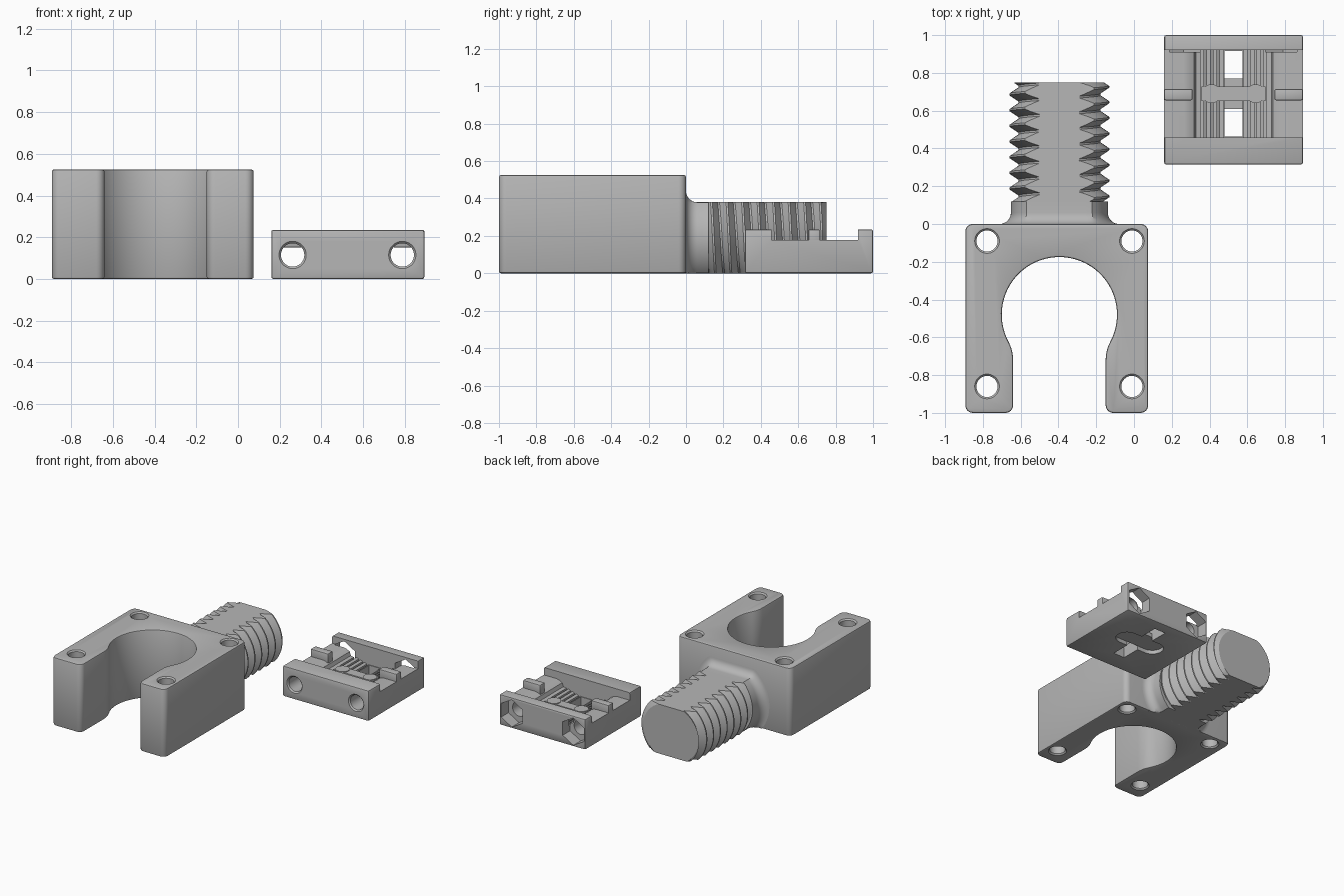
import bpy, bmesh
from math import sin, cos, pi, radians, atan2
from mathutils import Vector

cube = bpy.data.objects.get("Cube")
if cube:
    bpy.data.objects.remove(cube, do_unlink=True)

GREY = (0.47, 0.47, 0.47, 1)
mat = bpy.data.materials.new("plain grey")
mat.use_nodes = True
mat.diffuse_color = GREY
mat.node_tree.nodes["Principled BSDF"].inputs["Base Color"].default_value = GREY


def finish(name, bm):
    bmesh.ops.recalc_face_normals(bm, faces=bm.faces[:])
    mesh = bpy.data.meshes.new(name)
    bm.to_mesh(mesh)
    bm.free()
    mesh.materials.append(mat)
    ob = bpy.data.objects.new(name, mesh)
    bpy.context.collection.objects.link(ob)
    return ob


def prism(name, points, lo, hi, axis="Z"):
    """Extrude a flat outline along Z (outline in xy) or Y (outline in xz)."""
    bm = bmesh.new()
    place = (lambda p: (p[0], p[1], lo)) if axis == "Z" else (lambda p: (p[0], lo, p[1]))
    face = bm.faces.new([bm.verts.new(place(p)) for p in points])
    top = bmesh.ops.extrude_face_region(bm, geom=[face])["geom"]
    shift = Vector((0, 0, hi - lo) if axis == "Z" else (0, hi - lo, 0))
    bmesh.ops.translate(bm, vec=shift, verts=[g for g in top if isinstance(g, bmesh.types.BMVert)])
    return finish(name, bm)


def box(name, x0, x1, y0, y1, z0, z1):
    return prism(name, [(x0, y0), (x1, y0), (x1, y1), (x0, y1)], z0, z1)


def lathe(name, rings, u, v, axis="Z", sides=40):
    """Stack rings (position, radius, optional flat half height) along an axis."""
    bm = bmesh.new()
    loops = []
    for pos, r, *flat in rings:
        cap = flat[0] if flat else r
        loop = []
        for i in range(sides):
            a = 2 * pi * (i + 0.5) / sides
            p, q = u + r * cos(a), v + max(-FLAT, min(cap, r * sin(a)))
            loop.append(bm.verts.new((p, q, pos) if axis == "Z" else (p, pos, q)))
        loops.append(loop)
    for a, b in zip(loops, loops[1:]):
        for i in range(sides):
            j = (i + 1) % sides
            bm.faces.new((a[i], a[j], b[j], b[i]))
    bm.faces.new(loops[0])
    bm.faces.new(loops[-1])
    return finish(name, bm)


def apply(ob, kind, **settings):
    mod = ob.modifiers.new(kind, kind)
    for key, value in settings.items():
        setattr(mod, key, value)
    bpy.context.view_layer.objects.active = ob
    bpy.ops.object.modifier_apply(modifier=mod.name)


def soften(ob, width):
    apply(ob, "BEVEL", width=width, segments=2, limit_method="ANGLE", angle_limit=radians(50))


def combine(ob, other, operation="DIFFERENCE"):
    apply(ob, "BOOLEAN", object=other, operation=operation, solver="EXACT")
    bpy.data.objects.remove(other, do_unlink=True)


def arc(cx, cy, r, a0, a1, n):
    return [(cx + r * cos(radians(a0 + (a1 - a0) * i / n)),
             cy + r * sin(radians(a0 + (a1 - a0) * i / n))) for i in range(n + 1)]


# Bracket with keyhole opening
CX, FLAT, TOP = -0.395, 0.19, 0.525


def half_outline(width):
    r, bore, throat, lip = 0.04, 0.305, 0.245, 0.205
    meet = -math_angle(throat + lip, 0.24)
    return (arc(width - r, -r, r, 90, 0, 6) + arc(width - r, -1 + r, r, 0, -90, 6)
            + arc(throat + r, -1 + r, r, -90, -180, 6)
            + arc(throat + lip, -0.72, lip, 180, 180 + meet, 6)
            + arc(0, -0.48, bore, meet, 90, 28)[1:])


def math_angle(dx, dy):
    return atan2(dy, dx) * 180 / pi


right, left = half_outline(0.47), half_outline(0.498)
outline = [(CX + x, y) for x, y in right] + [(CX - x, y) for x, y in left[-2::-1]]
bracket = prism("bracket", outline, 0, TOP)
soften(bracket, 0.01)
for hx in (-0.778, -0.011):
    for hy in (-0.09, -0.86):
        rings = [(-0.01, 0.075), (0.01, 0.056), (TOP - 0.01, 0.056), (TOP + 0.01, 0.075)]
        combine(bracket, lathe("bolt_hole", rings, hx, hy))

# Flat-sided shank with a fillet at its root
R, FILLET, START, END = 0.257, 0.06, 0.12, 0.75
rings = [(-0.03, R + FILLET, FLAT + FILLET)]
for i in range(9):
    a = pi / 2 * i / 8
    off = FILLET * (1 - sin(a))
    rings.append((FILLET * (1 - cos(a)), R + off, FLAT + off))
rings.append((START, R, FLAT))
shank = lathe("shank", rings, CX, FLAT, "Y", 72)

# Helical thread, trimmed to the flat-sided envelope
PITCH, TURNS, SIDES = 0.083, 10, 64
profile = [(0, 0.217), (0.12, 0.217), (0.5, 0.264), (0.62, 0.264)]
n = len(profile)
bm = bmesh.new()
cols = []
for i in range(SIDES):
    a = 2 * pi * i / SIDES
    col = []
    for turn in range(TURNS):
        for t, r in profile:
            y = 0.1 + PITCH * (turn + t - i / SIDES)
            col.append(bm.verts.new((CX + r * cos(a), y, FLAT + r * sin(a))))
    cols.append(col)
rows = len(cols[0])
for i in range(SIDES):
    last = i == SIDES - 1
    nxt, d = (cols[0], n) if last else (cols[i + 1], 0)
    for j in range(d, rows - 1):
        bm.faces.new((cols[i][j], cols[i][j + 1], nxt[j + 1 - d], nxt[j - d]))
low = [c[0] for c in cols] + cols[-1][1:n + 1]
high = [c[-1] for c in cols] + cols[0][rows - 1 - n:rows - 1]
caps = [bm.faces.new(low), bm.faces.new(high)]
bmesh.ops.poke(bm, faces=caps)
thread = finish("thread", bm)
envelope = lathe("envelope", [(START, 0.28, FLAT), (END - 0.03, 0.28, FLAT), (END, 0.235, FLAT)],
                 CX, FLAT, "Y", 72)
combine(thread, envelope, "INTERSECT")

# Clamp plate with raised front and back walls
X0, X1, MID, FLOOR, HIGH = 0.16, 0.894, 0.527, 0.177, 0.235
Y0, Y1, IN0, IN1 = 0.315, 1.0, 0.457, 0.92
plate = box("clamp_plate", X0, X1, Y0, Y1, 0, HIGH)
soften(plate, 0.01)
combine(plate, box("trough", 0, 1.1, IN0, IN1, FLOOR, 0.4))

# Ridged channel along the plate
side = [(0.26, 0.3), (0.26, FLOOR), (0.235, 0.172), (0.21, 0.158), (0.2, 0.13)]
for i in range(4):
    x, z = 0.175 - 0.034 * i, 0.125 - 0.01 * i
    side += [(x, z), (x, z - 0.022), (x - 0.017, z - 0.022), (x - 0.017, z)]
channel = [(MID + x, z) for x, z in side] + [(MID - x, z) for x, z in side[::-1]]
combine(plate, prism("channel", channel, IN0, IN1, "Y"))

# Tie slot and stadium recess underneath
combine(plate, box("slot", MID - 0.048, MID + 0.048, IN0 + 0.005, IN1 - 0.005, -0.1, 0.3))
PIN, YM = 0.117, 0.69
stadium = arc(MID + PIN, YM, 0.08, -90, 90, 14) + arc(MID - PIN, YM, 0.08, 90, 270, 14)
combine(plate, prism("recess", stadium, -0.1, 0.03))

# Cross bolts with hexagonal nut pockets at the back
for bx in (0.262, 0.788):
    rings = [(Y0 - 0.01, 0.075), (Y0 + 0.01, 0.056), (Y1 + 0.1, 0.056)]
    combine(plate, lathe("cross_hole", rings, bx, 0.115, "Y"))
    hexagon = arc(bx, 0.115, 0.105, 30, 330, 5)
    hexagon = [(0.115 - z + bx, x - bx + 0.115) for x, z in hexagon]
    hexagon = arc(bx, 0.115, 0.105, 90, 390, 5)
    combine(plate, prism("nut_pocket", hexagon, 0.91, 1.1, "Y"))

# Ribs, bridge bar and pins
parts = [bracket, shank, thread, plate]
for name, x0, x1 in (("right_rib", X0, 0.31), ("left_rib", X1 - 0.15, X1)):
    rib = box(name, x0, x1, 0.655, 0.715, 0.15, HIGH)
    soften(rib, 0.008)
    parts.append(rib)
parts.append(box("bridge_base", MID - 0.055, MID + 0.055, 0.61, 0.77, 0.03, 0.06))
parts.append(box("bridge_bar", MID - 0.17, MID + 0.17, 0.652, 0.728, 0.035, 0.13))
for name, s in (("right_pin", -1), ("left_pin", 1)):
    parts.append(lathe(name, [(0.035, 0.05), (0.135, 0.05)], MID + s * PIN, YM))

for ob in bpy.context.view_layer.objects:
    ob.select_set(ob in parts)
bpy.context.view_layer.objects.active = bracket
bpy.ops.object.shade_smooth_by_angle(angle=radians(30))
